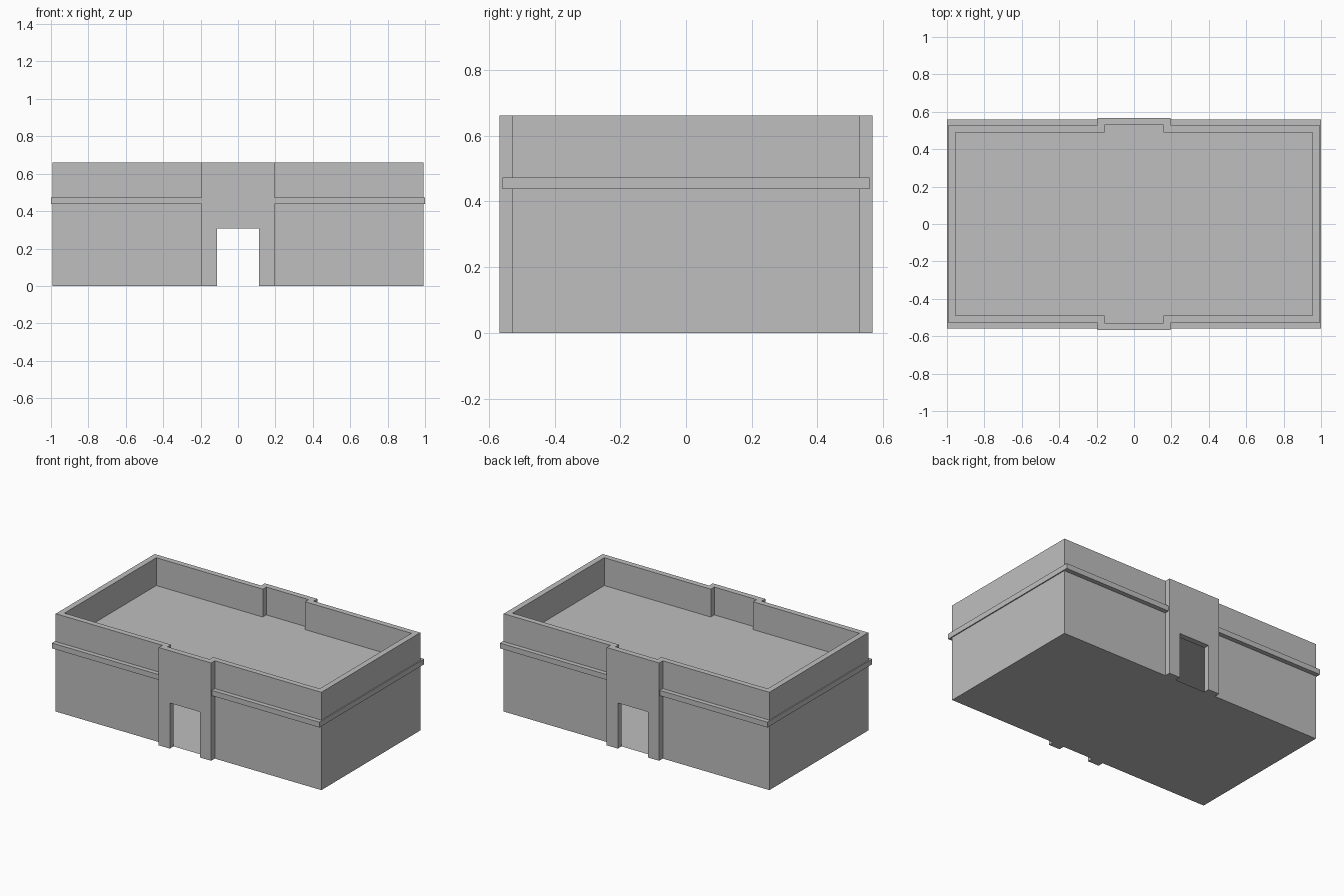
import bpy
import bmesh

cube = bpy.data.objects.get("Cube")
if cube:
    bpy.data.objects.remove(cube, do_unlink=True)

# One plain grey for the whole building
GREY = (0.52, 0.52, 0.52, 1.0)
grey = bpy.data.materials.new("plain grey")
grey.use_nodes = True
grey.diffuse_color = GREY
grey.node_tree.nodes["Principled BSDF"].inputs["Base Color"].default_value = GREY

HEIGHT = 0.661
DOOR_HALF, DOOR_TOP = 0.113, 0.308


def outline(x, y, bay_x, bay_y):
    """Rectangle with a shallow central bay on the front and back."""
    half = [(x, -y), (x, y), (bay_x, y), (bay_x, bay_y), (-bay_x, bay_y), (-bay_x, y)]
    return half + [(-x, y), (-x, -y), (-bay_x, -y), (-bay_x, -bay_y),
                   (bay_x, -bay_y), (bay_x, -y)]


def finish(name, bm):
    mesh = bpy.data.meshes.new(name)
    bm.to_mesh(mesh)
    bm.free()
    mesh.materials.append(grey)
    obj = bpy.data.objects.new(name, mesh)
    bpy.context.collection.objects.link(obj)
    return obj


def box(name, x, y, z0, z1):
    bm = bmesh.new()
    bmesh.ops.create_cube(bm, size=1)
    for v in bm.verts:
        v.co = (v.co.x * 2 * x, v.co.y * 2 * y, z0 + (v.co.z + 0.5) * (z1 - z0))
    return finish(name, bm)


outer = outline(0.993, 0.528, 0.196, 0.567)
inner = outline(0.954, 0.490, 0.158, 0.528)

# Hollow wall shell: a ring between both outlines, raised to the parapet
bm = bmesh.new()
rings = [[[bm.verts.new((x, y, z)) for x, y in loop] for z in (0, HEIGHT)]
         for loop in (outer, inner)]
(out_low, out_top), (in_low, in_top) = rings
n = len(outer)
for i in range(n):
    j = (i + 1) % n
    for a, b in ((out_low, out_top), (out_top, in_top), (in_top, in_low), (in_low, out_low)):
        bm.faces.new((a[i], a[j], b[j], b[i]))
bmesh.ops.recalc_face_normals(bm, faces=bm.faces)
walls = finish("outer_walls", bm)

# Doorways through the front and back bays
cutter = box("doorway_cutter", DOOR_HALF, 0.8, -0.1, DOOR_TOP)
cutter.hide_render = True
cutter.hide_viewport = True
cutter.display_type = 'WIRE'
cut = walls.modifiers.new("doorways", 'BOOLEAN')
cut.operation = 'DIFFERENCE'
cut.solver = 'EXACT'
cut.object = cutter
bpy.context.view_layer.update()
cut_mesh = bpy.data.meshes.new_from_object(
    walls.evaluated_get(bpy.context.evaluated_depsgraph_get()))
walls.modifiers.clear()
walls.data = cut_mesh
bpy.data.objects.remove(cutter, do_unlink=True)

# Roof slab whose edge shows outside as a thin ledge
box("roof_slab", 1.0, 0.559, 0.437, 0.473)

# Thin ground floor filling the inside of the walls
bm = bmesh.new()
bm.faces.new([bm.verts.new((x, y, 0)) for x, y in inner])
finish("ground_floor", bm)
